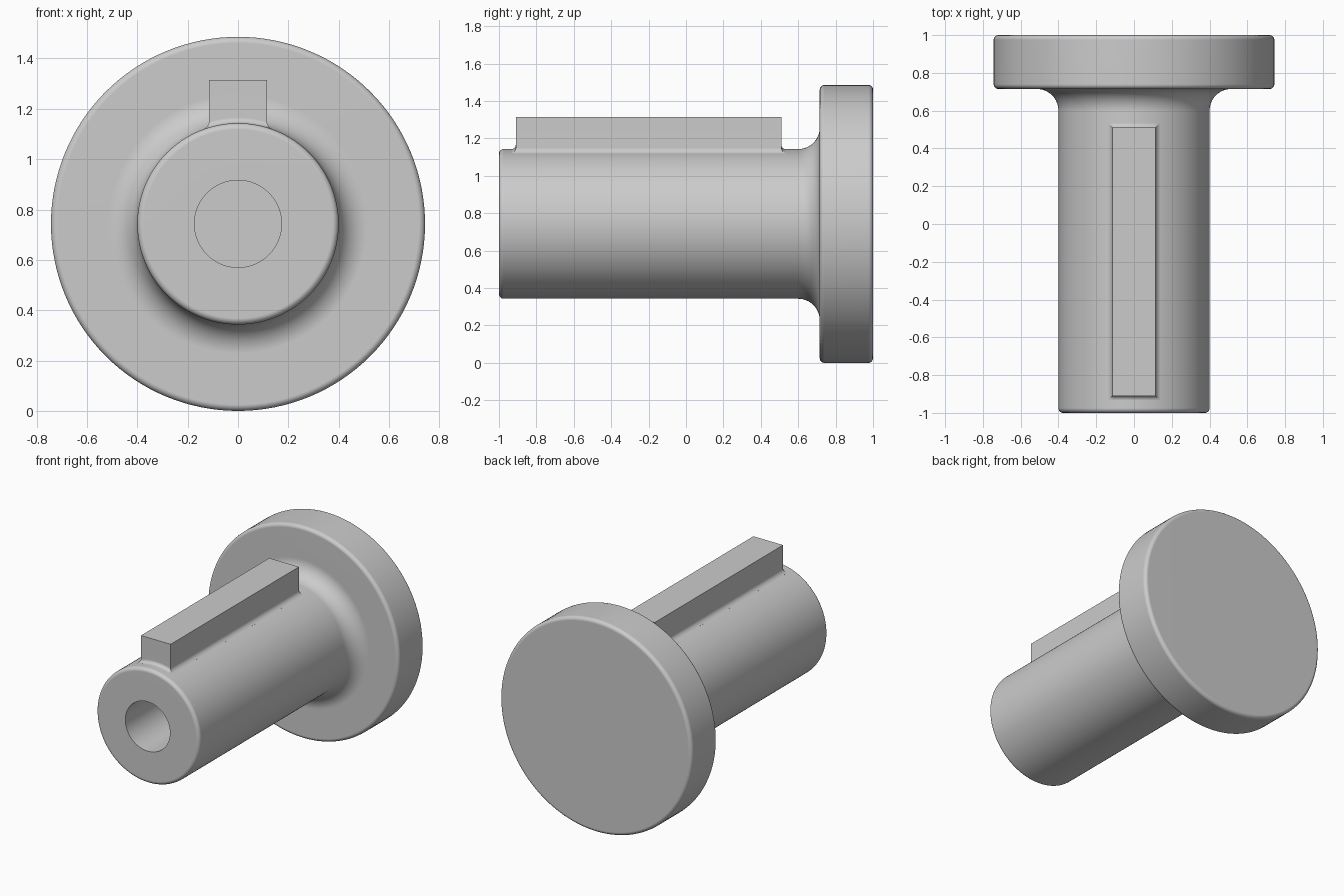
import bpy, bmesh, math
from mathutils import Matrix, Vector

default = bpy.data.objects.get("Cube")
if default:
    bpy.data.objects.remove(default)

FLANGE_R, SHAFT_R, BORE_R = 0.743, 0.4, 0.173
FRONT, FLANGE_Y, BACK = -1.0, 0.715, 1.0
EDGE, FILLET = 0.025, 0.115
AXIS_Z = FLANGE_R


def arc(y, r, radius, start, end, steps):
    """Points (y, r) on an arc, angles in degrees."""
    angles = [math.radians(start + (end - start) * i / steps) for i in range(steps + 1)]
    return [(y + radius * math.cos(a), r + radius * math.sin(a)) for a in angles]


def finish(name, bm):
    bmesh.ops.recalc_face_normals(bm, faces=bm.faces)
    mesh = bpy.data.meshes.new(name)
    bm.to_mesh(mesh)
    bm.free()
    obj = bpy.data.objects.new(name, mesh)
    bpy.context.collection.objects.link(obj)
    bpy.ops.object.select_all(action="DESELECT")
    obj.select_set(True)
    bpy.context.view_layer.objects.active = obj
    bpy.ops.object.shade_smooth_by_angle(angle=math.radians(35))
    weighted = obj.modifiers.new("Weighted normals", "WEIGHTED_NORMAL")
    weighted.keep_sharp = True
    return obj


def lathe(name, profile, segments=128):
    """Revolve a (y, r) profile around the y axis."""
    bm = bmesh.new()
    verts = [bm.verts.new((0, y, r)) for y, r in profile]
    edges = [bm.edges.new(pair) for pair in zip(verts, verts[1:])]
    bmesh.ops.spin(bm, geom=verts + edges, cent=(0, 0, 0), axis=(0, 1, 0),
                   angle=math.tau, steps=segments, use_merge=True)
    bmesh.ops.remove_doubles(bm, verts=bm.verts, dist=1e-5)
    bmesh.ops.translate(bm, verts=bm.verts, vec=(0, 0, AXIS_Z))
    return finish(name, bm)


# Flanged shaft with a blind bore in its front end
profile = [(0.5, 0), (0.5, BORE_R), (FRONT, BORE_R)]
profile += arc(FRONT + EDGE, SHAFT_R - EDGE, EDGE, 180, 90, 6)
profile += arc(FLANGE_Y - FILLET, SHAFT_R + FILLET, FILLET, -90, 0, 12)
profile += arc(FLANGE_Y + EDGE, FLANGE_R - EDGE, EDGE, 180, 90, 6)
profile += arc(BACK - EDGE, FLANGE_R - EDGE, EDGE, 90, 0, 6)
profile += [(BACK, 0)]
lathe("flanged_shaft", profile)

# Key: stacked rectangular rings that follow the shaft, flaring into it
KEY_HALF, KEY_FRONT, KEY_BACK, KEY_TOP = 0.115, -0.91, 0.51, 1.315
KEY_FILLET, COLUMNS = 0.023, 12


def outline(offset):
    half = KEY_HALF + offset
    xs = [-half + 2 * half * i / COLUMNS for i in range(COLUMNS + 1)]
    return ([(x, KEY_FRONT - offset) for x in xs]
            + [(x, KEY_BACK + offset) for x in reversed(xs)])


def on_shaft(x, height):
    return AXIS_Z + math.sqrt(SHAFT_R ** 2 - x ** 2) + height


bm = bmesh.new()
rings = [[bm.verts.new((x, y, on_shaft(x, -0.02))) for x, y in outline(KEY_FILLET)]]
for step in range(7):
    t = math.pi / 2 * step / 6
    offset = KEY_FILLET * (1 - math.sin(t))
    height = KEY_FILLET * (1 - math.cos(t))
    rings.append([bm.verts.new((x, y, on_shaft(x, height))) for x, y in outline(offset)])
rings.append([bm.verts.new((x, y, KEY_TOP)) for x, y in outline(0)])
for low, high in zip(rings, rings[1:]):
    for i in range(len(low)):
        j = (i + 1) % len(low)
        bm.faces.new((low[i], low[j], high[j], high[i]))
bm.faces.new(rings[-1])
finish("key", bm)
